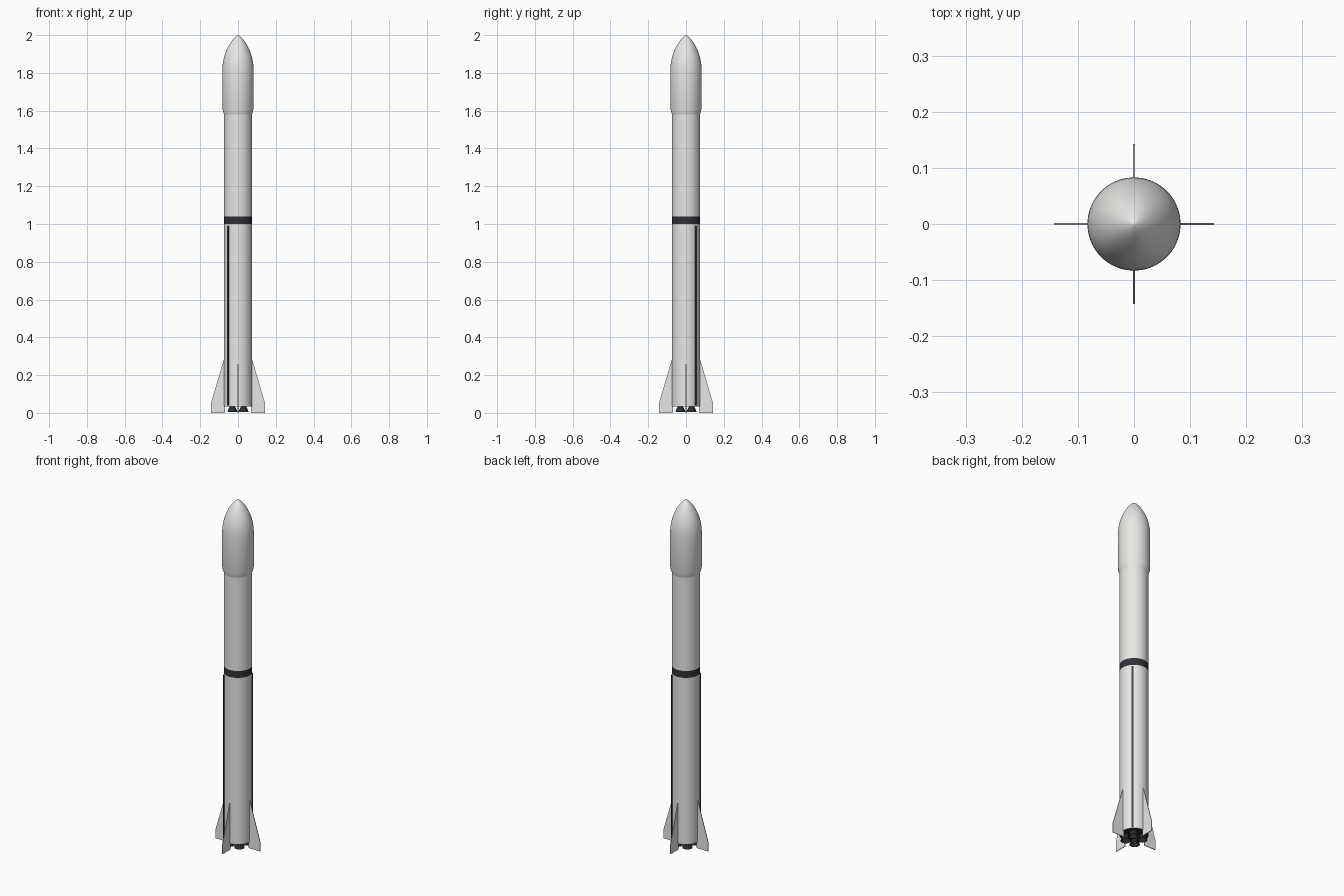
import bpy, bmesh, math
from mathutils import Matrix, Vector

if "Cube" in bpy.data.objects:
    bpy.data.objects.remove(bpy.data.objects["Cube"])

SEG = 64
R = 0.074      # tank radius
RF = 0.083     # fairing radius


def material(name, rgb):
    m = bpy.data.materials.new(name)
    m.diffuse_color = (*rgb, 1.0)
    m.use_nodes = True
    m.node_tree.nodes["Principled BSDF"].inputs["Base Color"].default_value = m.diffuse_color
    return m


white = material("white paint", (0.80, 0.80, 0.78))
charcoal = material("charcoal band", (0.03, 0.03, 0.04))
engine_black = material("engine black", (0.025, 0.025, 0.028))
duct_grey = material("duct grey", (0.05, 0.05, 0.055))


def make_object(name, bm, mat, smooth=True):
    bmesh.ops.recalc_face_normals(bm, faces=bm.faces)
    me = bpy.data.meshes.new(name)
    bm.to_mesh(me)
    bm.free()
    me.materials.append(mat)
    ob = bpy.data.objects.new(name, me)
    bpy.context.collection.objects.link(ob)
    if smooth:
        bpy.ops.object.select_all(action='DESELECT')
        bpy.context.view_layer.objects.active = ob
        ob.select_set(True)
        bpy.ops.object.shade_smooth_by_angle(angle=math.radians(30))
    return ob


def lathe(name, profile, mat, seg=SEG, centre=(0, 0)):
    """Spin a list of (radius, z) points around a vertical axis."""
    bm = bmesh.new()
    vs = [bm.verts.new((r, 0, z)) for r, z in profile]
    es = [bm.edges.new(p) for p in zip(vs, vs[1:])]
    bmesh.ops.spin(bm, geom=vs + es, cent=(0, 0, 0), axis=(0, 0, 1),
                   angle=2 * math.pi, steps=seg, use_duplicate=False)
    bmesh.ops.remove_doubles(bm, verts=bm.verts, dist=1e-5)
    bmesh.ops.translate(bm, verts=bm.verts, vec=(*centre, 0))
    return make_object(name, bm, mat)


# Tanks and interstage band
lathe("first_stage", [(R, 0.035), (R, 1.0)], white)
lathe("interstage_band", [(R, 1.0), (R, 1.04)], charcoal)
lathe("second_stage", [(R, 1.04), (R, 1.58)], white)

# Payload fairing with ogive nose
N = 16
nose = []
for i in range(N + 1):
    t = math.sin(0.5 * math.pi * i / N)
    nose.append((RF * (1 - t * t) ** 0.75, 1.81 + 0.19 * t))
nose[-1] = (0, 2.0)
lathe("payload_fairing", [(R, 1.58), (RF, 1.61)] + nose, white)

# Engine bay floor and four bell nozzles
lathe("engine_bay_floor", [(0, 0.036), (R, 0.035)], engine_black)
for i in range(4):
    a = math.radians(45 + 90 * i)
    lathe(f"engine_nozzle_{i + 1}",
          [(0, 0.034), (0.010, 0.033), (0.018, 0.018), (0.024, 0.004),
           (0.027, 0.004), (0.021, 0.020), (0.013, 0.037)],
          engine_black, 24, (0.042 * math.cos(a), 0.042 * math.sin(a)))

# Four thin tail fins
outline = [(0.070, 0.0), (0.143, 0.0), (0.143, 0.052), (0.074, 0.285), (0.070, 0.295)]
for i in range(4):
    bm = bmesh.new()
    face = bm.faces.new([bm.verts.new((x, -0.0018, z)) for x, z in outline])
    ext = bmesh.ops.extrude_face_region(bm, geom=[face])
    bmesh.ops.translate(bm, vec=(0, 0.0036, 0),
                        verts=[g for g in ext["geom"] if isinstance(g, bmesh.types.BMVert)])
    bm.transform(Matrix.Rotation(i * math.pi / 2, 4, 'Z'))
    make_object(f"tail_fin_{i + 1}", bm, white, smooth=False)

# Two cable ducts along opposite sides of the first stage
for i, deg in enumerate((45, 225)):
    bm = bmesh.new()
    bmesh.ops.create_cube(bm, size=1)
    bm.transform(Matrix.Rotation(math.radians(deg), 4, 'Z')
                 @ Matrix.Translation(Vector((0.074, 0, 0.515)))
                 @ Matrix.Diagonal((0.008, 0.010, 0.95, 1)))
    make_object(f"cable_duct_{i + 1}", bm, duct_grey, smooth=False)
